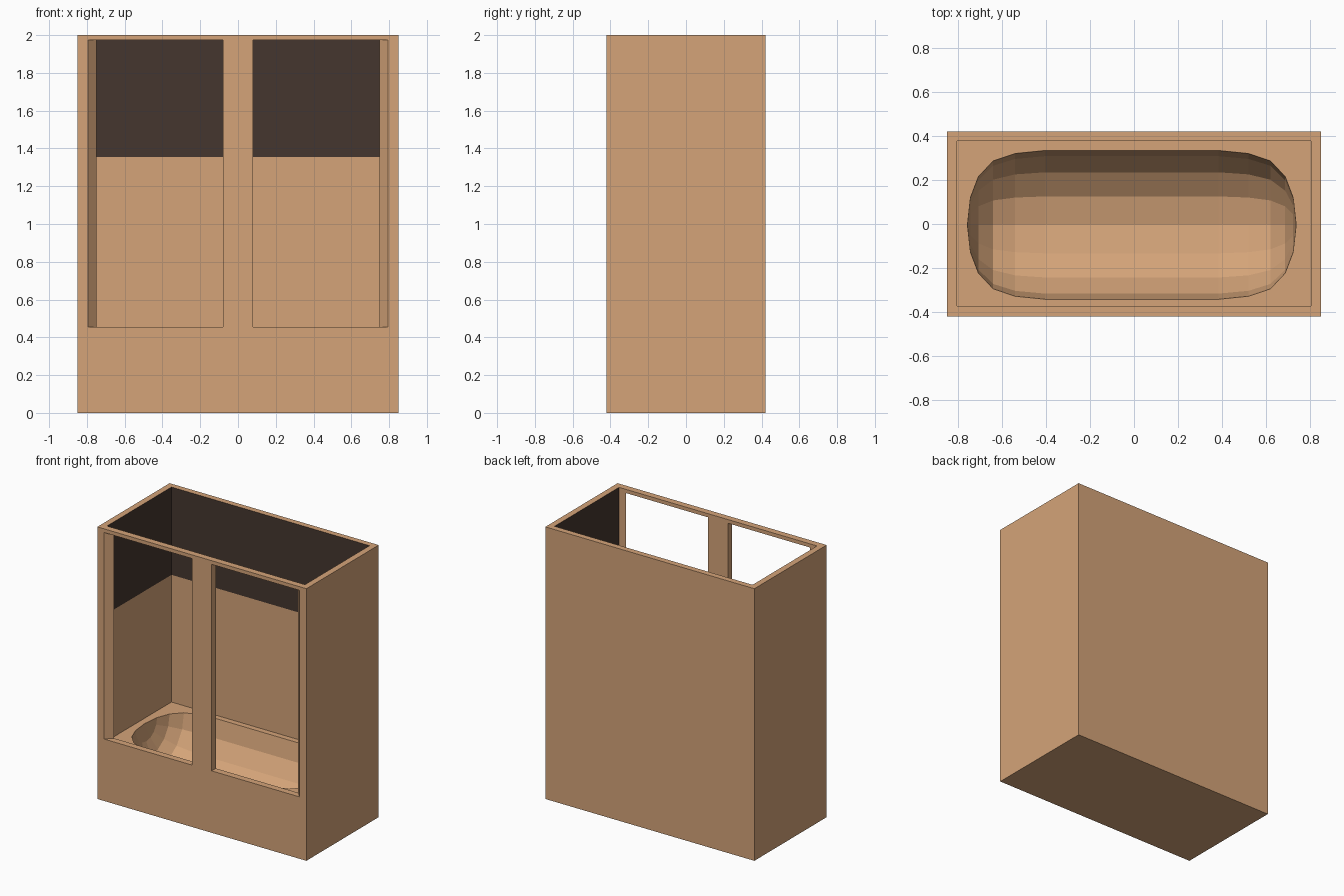
import bpy, bmesh, math

if "Cube" in bpy.data.objects:
    bpy.data.objects.remove(bpy.data.objects["Cube"])

W, D, H = 0.85, 0.42, 2.0          # half width, half depth, full height
FLOOR, PAINT = 0.42, 1.355         # inner floor, lower edge of the dark wall paint


def material(name, rgb):
    m = bpy.data.materials.new(name)
    m.diffuse_color = (*rgb, 1)
    m.use_nodes = True
    m.node_tree.nodes["Principled BSDF"].inputs["Base Color"].default_value = m.diffuse_color
    return m


def to_object(name, bm):
    bmesh.ops.recalc_face_normals(bm, faces=bm.faces[:])
    me = bpy.data.meshes.new(name)
    bm.to_mesh(me)
    bm.free()
    ob = bpy.data.objects.new(name, me)
    bpy.context.collection.objects.link(ob)
    return ob


def prism(name, outline, z0, z1):
    bm = bmesh.new()
    low = [bm.verts.new((x, y, z0)) for x, y in outline]
    top = [bm.verts.new((x, y, z1)) for x, y in outline]
    bm.faces.new(low)
    bm.faces.new(top)
    n = len(low)
    for i in range(n):
        j = (i + 1) % n
        bm.faces.new((low[i], low[j], top[j], top[i]))
    return to_object(name, bm)


def rect(x0, x1, y0, y1):
    return [(x0, y0), (x1, y0), (x1, y1), (x0, y1)]


# Rounded 16-sided capsule that hollows out the tub
def basin():
    cx, cy, r, sides = -0.01, -0.004, 0.338, 16
    half = [(0.395, 1.0), (0.53, 0.96), (0.63, 0.86), (0.697, 0.65), (0.733, 0.37)]
    stations = [(-x, s) for x, s in reversed(half)] + half
    bm = bmesh.new()
    rings = []
    for x, s in stations:
        rings.append([bm.verts.new((cx + x,
                                    cy + r * s * math.cos(2 * math.pi * k / sides),
                                    FLOOR + 0.345 * s * math.sin(2 * math.pi * k / sides)))
                      for k in range(sides)])
    for a, b in zip(rings, rings[1:]):
        for k in range(sides):
            j = (k + 1) % sides
            bm.faces.new((a[k], a[j], b[j], b[k]))
    for ring, px in ((rings[0], -0.747), (rings[-1], 0.747)):
        pole = bm.verts.new((cx + px, cy, FLOOR))
        for k in range(sides):
            bm.faces.new((ring[k], ring[(k + 1) % sides], pole))
    return to_object("basin_cutter", bm)


# Outer block
body = prism("tub_enclosure", rect(-W, W, -D, D), 0, H)
body.data.materials.append(material("tan", (0.66, 0.37, 0.19)))
body.data.materials.append(material("dark_brown", (0.06, 0.037, 0.028)))

# Room cavity, tub basin and two front openings with one splayed jamb each
cutters = [prism("room_cutter", rect(-0.805, 0.805, -0.372, 0.377), FLOOR, H + 0.2), basin()]
for s in (-1, 1):
    outline = [(s * 0.08, -0.44), (s * 0.814, -0.44), (s * 0.727, -0.35), (s * 0.08, -0.35)]
    cutters.append(prism("opening_cutter", outline, 0.455, 1.973))

for c in cutters:
    c.hide_render = True
    mod = body.modifiers.new("cut", 'BOOLEAN')
    mod.operation = 'DIFFERENCE'
    mod.solver = 'EXACT'
    mod.object = c

dg = bpy.context.evaluated_depsgraph_get()
bm = bmesh.new()
bm.from_mesh(bpy.data.meshes.new_from_object(body.evaluated_get(dg)))
body.modifiers.clear()
for c in cutters:
    bpy.data.objects.remove(c)


# Back and side inner walls get the dark upper band
def inner_wall(f):
    c, n = f.calc_center_median(), f.normal
    back = n.y < -0.9 and c.y > 0.3
    side = abs(n.x) > 0.9 and 0.78 < abs(c.x) < 0.82 and n.x * c.x < 0
    return back or side


bm.normal_update()
walls = [f for f in bm.faces if inner_wall(f)]
geom = walls + list({e for f in walls for e in f.edges}) + list({v for f in walls for v in f.verts})
bmesh.ops.bisect_plane(bm, geom=geom, plane_co=(0, 0, PAINT), plane_no=(0, 0, 1))
bm.normal_update()
for f in bm.faces:
    f.smooth = False
    f.material_index = int(inner_wall(f) and f.calc_center_bounds().z > PAINT)
bm.to_mesh(body.data)
bm.free()
